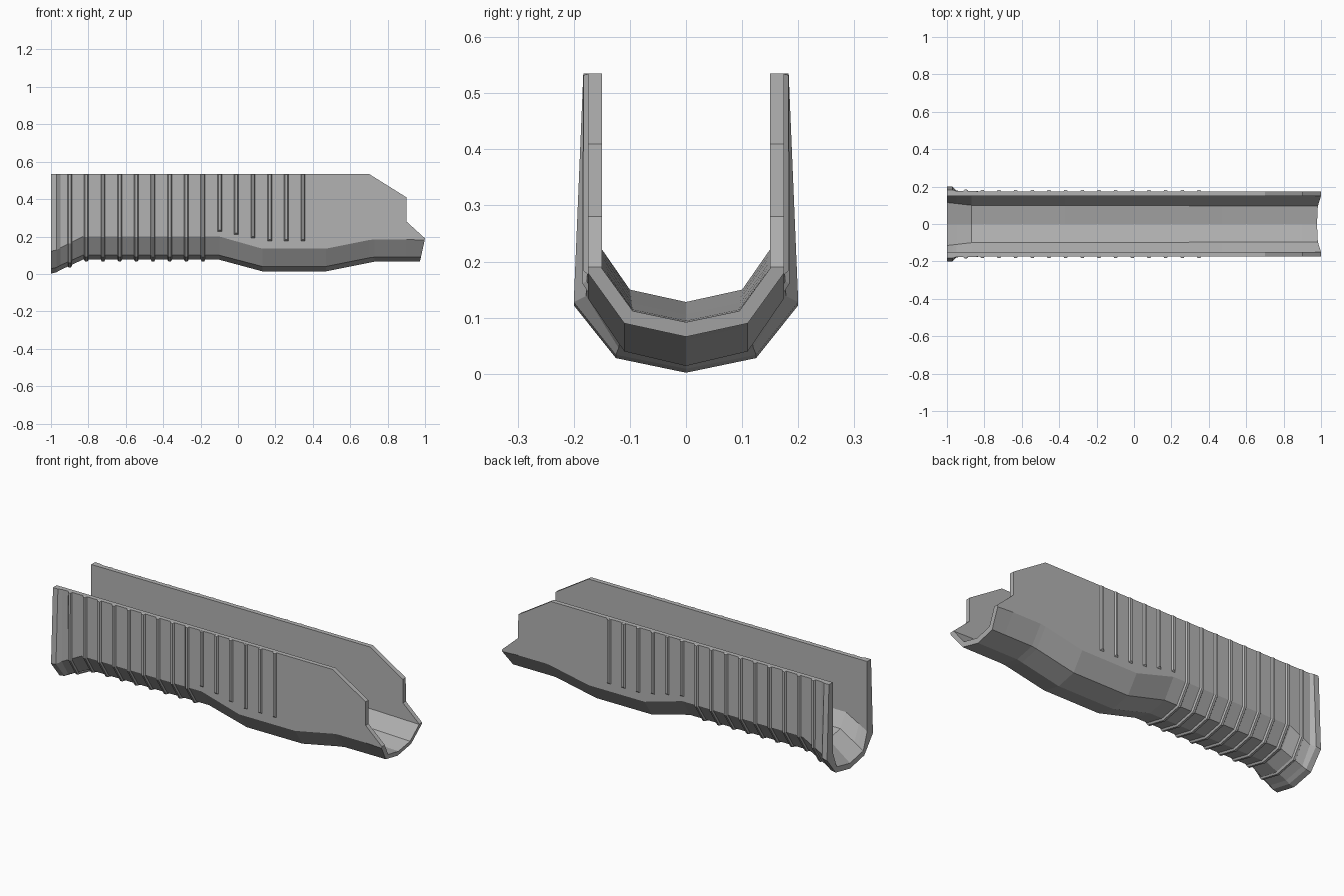
import bpy, bmesh

cube = bpy.data.objects.get("Cube")
if cube:
    bpy.data.objects.remove(cube)

grey = bpy.data.materials.new("mid_grey")
grey.use_nodes = True
COLOR = (0.45, 0.45, 0.45, 1)
grey.diffuse_color = COLOR
grey.node_tree.nodes["Principled BSDF"].inputs["Base Color"].default_value = COLOR

# Stations along the length: x, wall top, top y, corner y, corner z, keel y, keel z, centre z
STATIONS = [
    (-1.0, .535, .183, .20, .122, .125, .028, .002),
    (-.97, .535, .183, .20, .128, .125, .034, .009),
    (-.95, .535, .176, .178, .139, .12, .046, .021),
    (-.83, .535, .175, .175, .20, .11, .10, .076),
    (-.10, .535, .175, .175, .20, .11, .10, .076),
    (.13, .535, .175, .175, .135, .11, .04, .014),
    (.47, .535, .175, .175, .135, .11, .04, .014),
    (.70, .535, .175, .175, .181, .11, .086, .06),
    (.73, .516, .175, .175, .185, .11, .09, .066),
    (.90, .41, .175, .175, .185, .11, .09, .066),
    (.901, .28, .175, .175, .185, .11, .09, .066),
    (1.0, .19, .175, .175, .18, .11, .09, .066),
]
# Inner floor: x, corner z, keel y, keel z, centre z
FLOOR = [
    (-1.0, .15, .115, .056, .032),
    (-.87, .222, .1, .15, .128),
    (-.37, .222, .1, .15, .128),
    (1.0, .188, .095, .112, .092),
]


def sample(table, x):
    for a, b in zip(table, table[1:]):
        if x <= b[0]:
            t = (x - a[0]) / (b[0] - a[0])
            return [p + (q - p) * t for p, q in zip(a, b)]
    return list(table[-1])


def mirrored(half):
    """Extend a path ending on the centre line to the other side."""
    return half + [(-y, z) for y, z in reversed(half[:-1])]


def outer_half(x):
    _, top, yt, ys, zs, yb, zb, zc = sample(STATIONS, x)
    return [(yt, top), (ys, zs), (yb, zb), (0, zc)]


def inner_half(x):
    top = sample(STATIONS, x)[1]
    _, zs, yb, zb, zc = sample(FLOOR, x)
    return [(.15, top), (.15, zs), (yb, zb), (0, zc)]


def finish(bm, name):
    bmesh.ops.recalc_face_normals(bm, faces=bm.faces)
    mesh = bpy.data.meshes.new(name)
    bm.to_mesh(mesh)
    bm.free()
    mesh.materials.append(grey)
    obj = bpy.data.objects.new(name, mesh)
    bpy.context.collection.objects.link(obj)


def bridge(bm, a, b, closed):
    for i in range(len(a) if closed else len(a) - 1):
        j = (i + 1) % len(a)
        bm.faces.new((a[i], a[j], b[j], b[i]))


# Channel-shaped shell
bm = bmesh.new()
xs = sorted({s[0] for s in STATIONS} | {f[0] for f in FLOOR})
rings = []
for x in xs:
    ring = mirrored(outer_half(x)) + mirrored(inner_half(x))[::-1]
    # The far end leans back towards its keel
    lean = .22 if x == xs[-1] else 0
    rings.append([bm.verts.new((x - lean * (.19 - z), y, z)) for y, z in ring])
for a, b in zip(rings, rings[1:]):
    bridge(bm, a, b, True)
for ring in (rings[0], rings[-1]):
    bridge(bm, ring[:7], ring[:6:-1], False)
finish(bm, "handguard_shell")


def rib(name, x, base, crest):
    """Raised strip with sloping flanks that follows a path across the shell."""
    bm = bmesh.new()
    columns = [(-.012, base), (-.006, crest), (.006, crest), (.012, base)]
    rows = [[bm.verts.new((x + dx, path[i][0], path[i][1])) for dx, path in columns]
            for i in range(len(base))]
    for a, b in zip(rows, rows[1:]):
        bridge(bm, a, b, True)
    bm.faces.new(rows[0])
    bm.faces.new(rows[-1])
    finish(bm, name)


# Grip ribs: nine wrap underneath, six sit on the walls only
SHORT = [.23, .215, .195, .18, .18, .18]
for n in range(15):
    x = -.9 + n * .0891
    if n < 9:
        half = outer_half(x)
        crest = [(half[0][0] + .008, .532), (half[1][0] + .008, half[1][1] - .003),
                 (half[2][0] + .004, half[2][1] - .009), (0, half[3][1] - .01)]
        rib(f"wrap_rib_{n + 1}", x, mirrored(half), mirrored(crest))
    else:
        low = SHORT[n - 9]
        for side, label in ((1, "back"), (-1, "front")):
            base = [(side * .174, .535), (side * .174, low - .004)]
            crest = [(side * .183, .532), (side * .183, low + .004)]
            rib(f"{label}_wall_rib_{n - 8}", x, base, crest)
